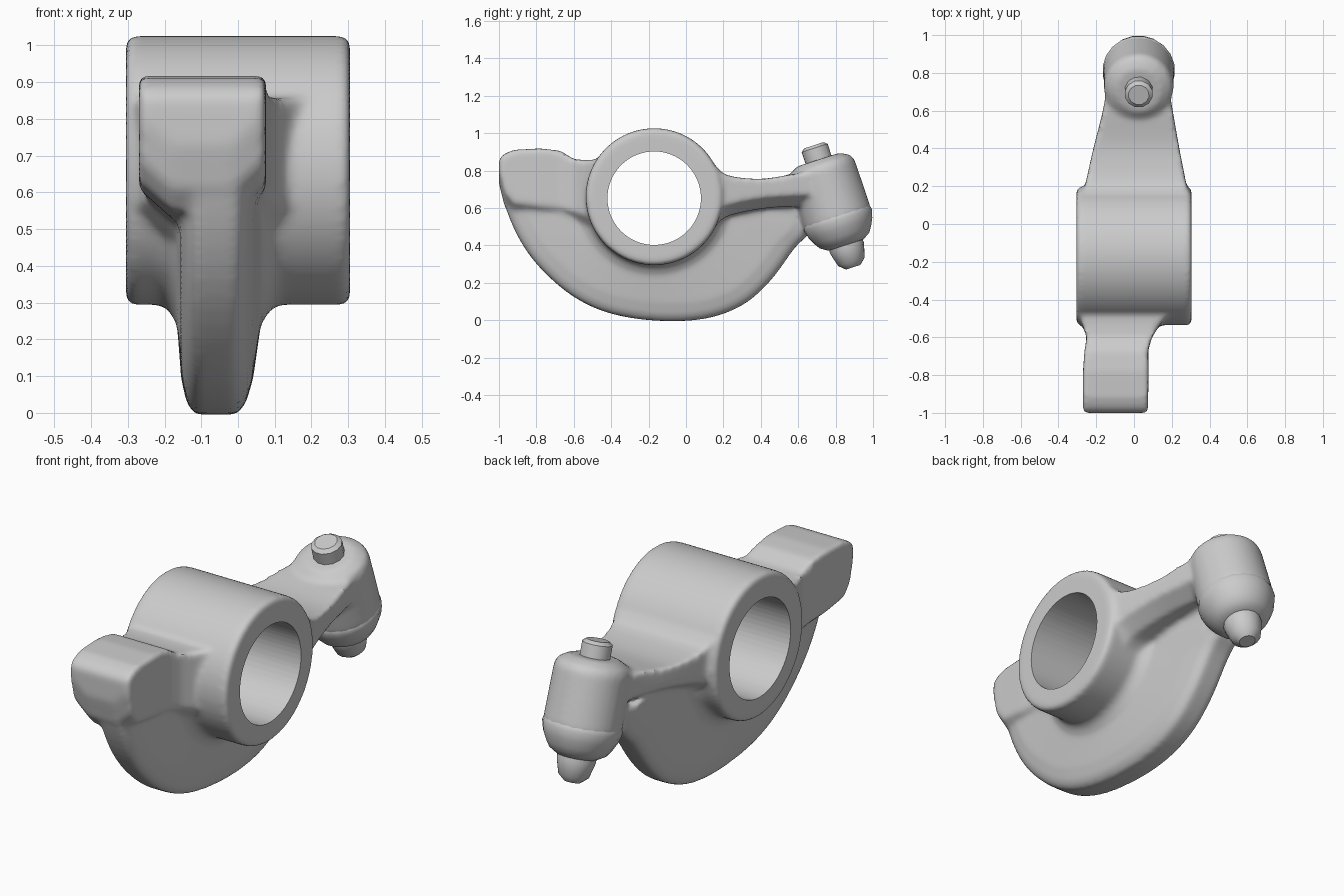
import bpy, bmesh, math
from mathutils import Vector

if "Cube" in bpy.data.objects:
    bpy.data.objects.remove(bpy.data.objects["Cube"])

HUB = Vector((0, -0.17, 0.66))


def loft(bm, rings):
    """Closed skin through a list of equal-length point rings."""
    vs = [[bm.verts.new(p) for p in r] for r in rings]
    n = len(vs[0])
    for a, b in zip(vs, vs[1:]):
        for i in range(n):
            bm.faces.new((a[i], a[(i + 1) % n], b[(i + 1) % n], b[i]))
    bm.faces.new(vs[0][::-1])
    bm.faces.new(vs[-1])


def lathe(bm, profile, origin, axis, seg):
    """Solid of revolution; profile is (distance along axis, radius)."""
    axis = Vector(axis).normalized()
    u = axis.orthogonal().normalized()
    v = axis.cross(u)
    ang = [2 * math.pi * i / seg for i in range(seg)]
    loft(bm, [[Vector(origin) + axis * t + (u * math.cos(a) + v * math.sin(a)) * r
               for a in ang] for t, r in profile])


def spline(pts, steps):
    """Catmull-Rom resampling of control rows."""
    P = [Vector(p) for p in pts]
    P = [2 * P[0] - P[1]] + P + [2 * P[-1] - P[-2]]
    out = []
    for i in range(1, len(P) - 2):
        a, b, c, d = P[i - 1:i + 3]
        for k in range(steps):
            t = k / steps
            out.append(0.5 * (2 * b + (c - a) * t + (2 * a - 5 * b + 4 * c - d) * t * t
                              + (3 * b - a - 3 * c + d) * t ** 3))
    return out + [P[-2]]


def box_loft(bm, rows, inset, rise, drop):
    """Sections along y (y, x0, x1, z0, z1) whose underside slopes in toward the web."""
    loft(bm, [[(x0 + inset, y, z0 - drop), (x1 - inset, y, z0 - drop), (x1, y, z0 + rise),
               (x1, y, z1), (x0, y, z1), (x0, y, z0 + rise)] for y, x0, x1, z0, z1 in rows])


def finish(bm, name):
    bmesh.ops.recalc_face_normals(bm, faces=bm.faces)
    me = bpy.data.meshes.new(name)
    bm.to_mesh(me)
    bm.free()
    ob = bpy.data.objects.new(name, me)
    bpy.context.collection.objects.link(ob)
    return ob


def activate(ob):
    bpy.ops.object.select_all(action='DESELECT')
    ob.select_set(True)
    bpy.context.view_layer.objects.active = ob


body = bmesh.new()

# Hub barrel
lathe(body, [(-0.305, 0.350), (-0.29, 0.366), (0.29, 0.366), (0.305, 0.350)],
      HUB, (1, 0, 0), 64)

# Crescent web: radial sections, filleted at the hub and rounded at the rim
outline = [(-0.997, 0.80), (-0.978, 0.65), (-0.90, 0.45), (-0.78, 0.28), (-0.60, 0.125),
           (-0.40, 0.035), (-0.15, -0.003), (0.10, 0.008), (0.30, 0.08), (0.45, 0.21),
           (0.58, 0.385), (0.66, 0.47), (0.72, 0.62)]
rings = []
for p in spline(outline, 4):
    ray = Vector((0, p[0], p[1])) - HUB
    R = ray.length
    ray.normalize()
    half = [(0.30, 0.18), (0.362, 0.17), (0.38, 0.138), (0.42, 0.114), (R - 0.10, 0.098),
            (R - 0.03, 0.08), (R, 0.055)]
    side = [(r, h, -0.048 - 0.012 * (r - 0.3) / (R - 0.3)) for r, h in half]
    rings.append([HUB + ray * r + Vector((c + h, 0, 0)) for r, h, c in side]
                 + [HUB + ray * r + Vector((c - h, 0, 0)) for r, h, c in side[::-1]])
loft(body, rings)

# Cam pad and its neck into the hub
box_loft(body, [(-1.0, -0.268, 0.072, 0.79, 0.86), (-0.97, -0.27, 0.075, 0.67, 0.89),
                (-0.92, -0.27, 0.075, 0.61, 0.91), (-0.78, -0.27, 0.077, 0.59, 0.918),
                (-0.67, -0.262, 0.075, 0.58, 0.905), (-0.60, -0.25, 0.095, 0.56, 0.86),
                (-0.53, -0.275, 0.14, 0.54, 0.855), (-0.46, -0.29, 0.20, 0.52, 0.86)],
         0.09, 0.02, 0.06)

# Flat arm on the valve side
box_loft(body, spline([(0.0, -0.27, 0.28, 0.50, 0.92), (0.15, -0.27, 0.285, 0.54, 0.83),
                       (0.22, -0.255, 0.275, 0.59, 0.775), (0.40, -0.215, 0.24, 0.63, 0.755),
                       (0.60, -0.165, 0.205, 0.645, 0.785), (0.75, -0.14, 0.18, 0.65, 0.80)], 4),
         0.09, 0.025, 0.035)

# Tilted screw boss
TOP, AXIS = (0.025, 0.685, 0.93), (0, 0.307, -0.952)
lathe(body, [(0.075, 0.12), (0.105, 0.172), (0.135, 0.184), (0.40, 0.188), (0.43, 0.18)],
      TOP, AXIS, 48)

rocker = finish(body, "rocker_body")

# Fuse and blend the casting, then cut the shaft bore
cut = bmesh.new()
lathe(cut, [(-0.5, 0.25), (0.5, 0.25)], HUB + Vector((0, 0, -0.008)), (1, 0, 0), 64)
cutter = finish(cut, "bore_cutter")
cutter.hide_render = True

m = rocker.modifiers.new("fuse", 'REMESH')
m.mode = 'VOXEL'
m.voxel_size = 0.013
m = rocker.modifiers.new("blend", 'SMOOTH')
m.factor = 0.5
m.iterations = 9
m = rocker.modifiers.new("bore", 'BOOLEAN')
m.operation = 'DIFFERENCE'
m.solver = 'EXACT'
m.object = cutter
activate(rocker)
for name in ("fuse", "blend", "bore"):
    bpy.ops.object.modifier_apply(modifier=name)
bpy.data.objects.remove(cutter)
bpy.ops.object.shade_smooth_by_angle(angle=math.radians(40))

# Adjusting screw, lock collar and tip
for name, prof, seg in [
        ("adjuster_screw", [(-0.005, 0.055), (0.01, 0.075), (0.2, 0.075)], 12),
        ("lock_collar", [(0.36, 0.17), (0.395, 0.188), (0.415, 0.192), (0.46, 0.18),
                         (0.50, 0.16), (0.53, 0.14), (0.555, 0.10)], 20),
        ("adjuster_tip", [(0.5, 0.09), (0.57, 0.095), (0.60, 0.088), (0.65, 0.074),
                          (0.68, 0.04)], 16)]:
    bm = bmesh.new()
    lathe(bm, prof, TOP, AXIS, seg)
    activate(finish(bm, name))
    bpy.ops.object.shade_smooth_by_angle(angle=math.radians(35))
